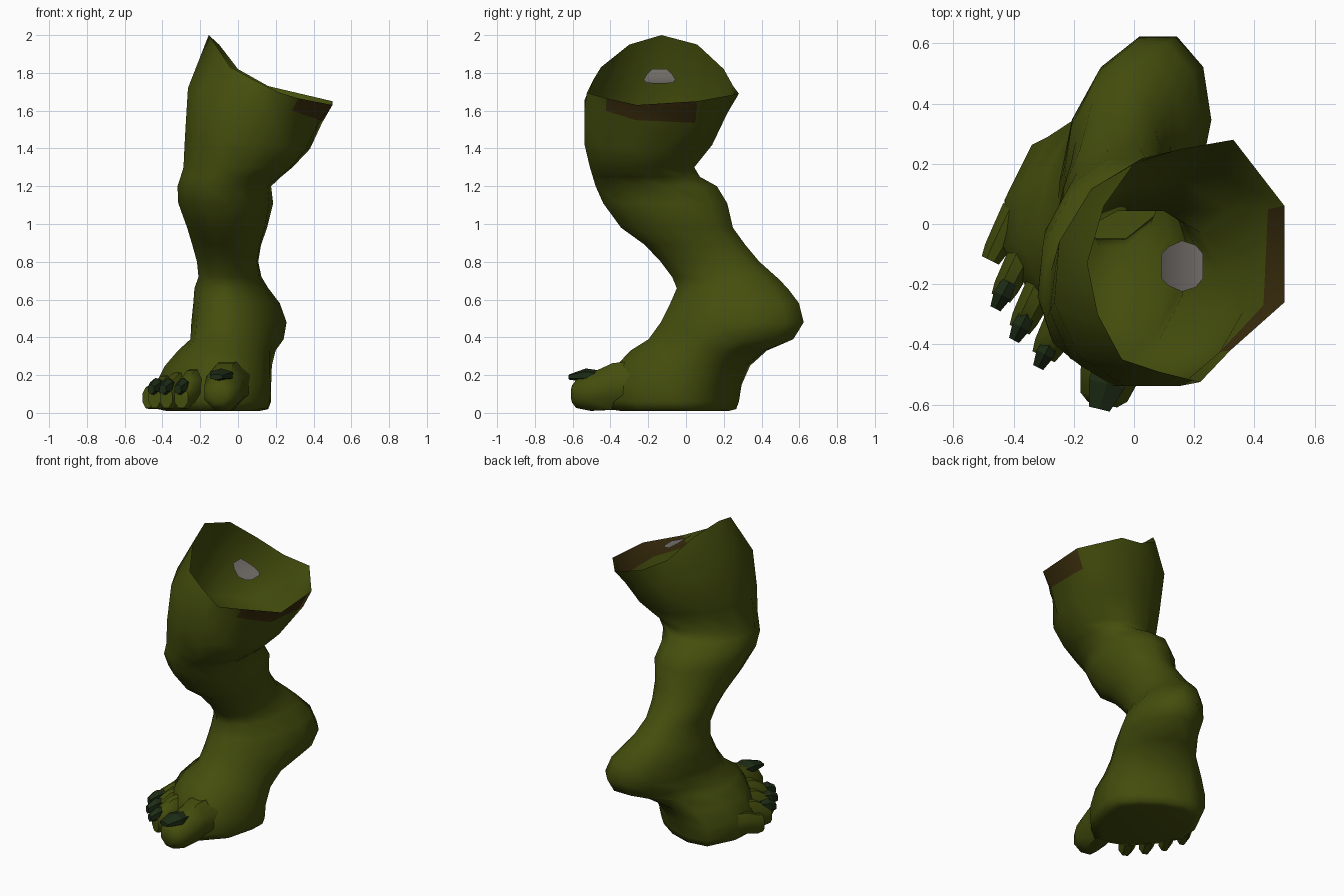
import bpy, bmesh, math
from mathutils import Vector

if "Cube" in bpy.data.objects:
    bpy.data.objects.remove(bpy.data.objects["Cube"])

N = 12


def material(name, rgb):
    m = bpy.data.materials.new(name)
    m.diffuse_color = (*rgb, 1)
    m.use_nodes = True
    m.node_tree.nodes["Principled BSDF"].inputs["Base Color"].default_value = m.diffuse_color
    return m


SKIN = material("olive_skin", (0.059, 0.076, 0.004))
NAIL = material("dark_nail", (0.012, 0.024, 0.007))
BROWN = material("brown_hem", (0.042, 0.026, 0.004))
BONE = material("grey_bone", (0.18, 0.165, 0.15))


def finish(bm, name, mats, angle=45):
    me = bpy.data.meshes.new(name)
    bm.to_mesh(me)
    bm.free()
    ob = bpy.data.objects.new(name, me)
    bpy.context.collection.objects.link(ob)
    for m in mats:
        me.materials.append(m)
    bpy.ops.object.select_all(action='DESELECT')
    ob.select_set(True)
    bpy.context.view_layer.objects.active = ob
    bpy.ops.object.shade_smooth_by_angle(angle=math.radians(angle))
    return ob


def skin_rings(bm, rings):
    loops = [[bm.verts.new(p) for p in r] for r in rings]
    for a, b in zip(loops, loops[1:]):
        n = len(a)
        for i in range(n):
            j = (i + 1) % n
            bm.faces.new((a[i], b[i], b[j], a[j]))
    return loops


def section(z, x0, x1, y0, y1, shear=0, tilt=0):
    """Oval leg section that fills the given x and y limits."""
    cx, cy, w, b = (x0 + x1) / 2, (y0 + y1) / 2, (x1 - x0) / 2, (y1 - y0) / 2
    a = math.sqrt(max(w * w - (shear * b) ** 2, 0.0001))
    pts = []
    for i in range(N):
        t = math.radians(-15 + 30 * i)
        x, y = a * math.cos(t) * 1.03, b * math.sin(t) * 1.03
        x += shear * y
        pts.append(Vector((cx + x, cy + y, z + tilt * x)))
    return pts


def tube(name, path, mat, sides=8, angle=45, open_base=False):
    """Tapered limb: path of (x, y, z, half width, half height)."""
    bm = bmesh.new()
    rings = []
    d = Vector(path[-1][:2]) - Vector(path[0][:2])
    d.normalize()
    side = Vector((-d.y, d.x, 0))
    for x, y, z, w, h in path:
        ring = []
        for i in range(sides):
            t = 2 * math.pi * (i + 0.5) / sides
            ring.append(Vector((x, y, z)) + side * w * math.cos(t) * 1.07
                        + Vector((0, 0, h * math.sin(t) * 1.07)))
        rings.append(ring)
    loops = skin_rings(bm, rings)
    base = bm.faces.new(loops[0])
    bm.faces.new(loops[-1])
    bmesh.ops.recalc_face_normals(bm, faces=bm.faces)
    if open_base:
        bmesh.ops.delete(bm, geom=[base], context='FACES_ONLY')
    return finish(bm, name, [mat], angle)


# Slanted open rim of the thigh
rim = [Vector(p) for p in (
    (0.5, -0.26, 1.63), (0.5, 0.06, 1.65), (0.33, 0.28, 1.69), (0.16, 0.25, 1.73),
    (0, 0.2, 1.82), (-0.1, 0.06, 1.95), (-0.155, -0.13, 2.0), (-0.12, -0.3, 1.95),
    (-0.04, -0.45, 1.83), (0.08, -0.49, 1.765), (0.22, -0.525, 1.695), (0.32, -0.42, 1.665))]

# Section under the rim, with the lower edge of the brown patch
under_rim = section(1.62, -0.26, 0.44, -0.54, 0.22, 0.08, -0.28)
under_rim[0] = Vector((0.43, -0.27, 1.55))
under_rim[1] = Vector((0.445, 0.05, 1.535))
under_rim[11] = Vector((0.285, -0.425, 1.60))

# Footprint outline, cut off diagonally behind the ball of the foot
pad = [(0.17, -0.08), (0.175, 0.03), (0.08, 0.14), (-0.05, 0.23), (-0.2, 0.28), (-0.34, 0.26),
       (-0.43, 0.08), (-0.44, -0.07), (-0.35, -0.22), (-0.235, -0.35), (-0.03, -0.43),
       (0.12, -0.27)]


def foot_section(z, t, oval=None, scale=1.0):
    """Blend from an oval to the footprint."""
    flat = [Vector((-0.13 + (x + 0.13) * scale, y * scale, z)) for x, y in pad]
    return flat if oval is None else [o.lerp(f, t) for o, f in zip(oval, flat)]


rings = [
    rim,
    under_rim,
    section(1.43, -0.275, 0.375, -0.54, 0.14, 0.1, -0.1),
    section(1.30, -0.285, 0.285, -0.51, 0.045, 0.08),
    section(1.25, -0.30, 0.225, -0.495, 0.075, 0.08),       # crease behind the knee
    section(1.20, -0.315, 0.17, -0.48, 0.165, 0.1),
    section(1.11, -0.31, 0.18, -0.44, 0.22, 0.12),
    section(0.98, -0.265, 0.15, -0.345, 0.25, 0.08),
    section(0.89, -0.24, 0.12, -0.22, 0.315, 0.05),
    section(0.80, -0.215, 0.105, -0.135, 0.39, 0.05),
    section(0.72, -0.205, 0.12, -0.075, 0.48, 0.1),
    section(0.66, -0.225, 0.155, -0.05, 0.54, 0.14),  # ankle and heel
    section(0.58, -0.23, 0.215, -0.085, 0.60, 0.18),
    section(0.48, -0.24, 0.25, -0.135, 0.625, 0.2),
    section(0.39, -0.245, 0.235, -0.20, 0.57, 0.2),
    foot_section(0.33, 0.25, section(0.33, -0.27, 0.20, -0.25, 0.48, 0.2)),
    foot_section(0.25, 0.60, section(0.25, -0.30, 0.18, -0.28, 0.43, 0.1)),
    foot_section(0.15, 0.85, section(0.15, -0.42, 0.18, -0.36, 0.38)),
    foot_section(0.06, 1),
    foot_section(0.02, 1, None, 0.95),
    foot_section(0.01, 1, None, 0.8)]

# Leg with heel and sole, brown patch under the rim
bm = bmesh.new()
loops = skin_rings(bm, rings)
bm.faces.new(list(reversed(loops[-1])))
bm.faces.ensure_lookup_table()
for i in (0, 11):
    bm.faces[i].material_index = 1
finish(bm, "leg", [SKIN, BROWN], 70)

# Curved bone end floating inside the opening
bm = bmesh.new()
cols = [(0.09, 0.04), (0.115, 0.065), (0.16, 0.085), (0.205, 0.07), (0.23, 0.04)]
rows = [[bm.verts.new((x, -0.14 + s * w, 1.745 + 3.8 * (0.23 - x) ** 2)) for s in (-1, 1)]
        for x, w in cols]
for a, b in zip(rows, rows[1:]):
    bm.faces.new((a[0], b[0], b[1], a[1]))
finish(bm, "bone_end", [BONE])

# Big toe and its nail
tube("big_toe", [(-0.04, -0.27, 0.15, 0.11, 0.125), (-0.065, -0.38, 0.14, 0.105, 0.125),
                 (-0.08, -0.50, 0.11, 0.10, 0.10), (-0.10, -0.575, 0.10, 0.08, 0.075),
                 (-0.105, -0.60, 0.10, 0.05, 0.045)], SKIN, open_base=True)
tube("big_toe_nail", [(-0.075, -0.45, 0.20, 0.055, 0.022), (-0.09, -0.53, 0.20, 0.066, 0.033),
                      (-0.115, -0.615, 0.19, 0.038, 0.014)], NAIL, 6, 20)

# Small toes, each with a knuckle; the outermost has no nail
tips = [("second", -0.305, -0.45, 0.052, 0.0), ("third", -0.385, -0.36, 0.046, 0.01),
        ("fourth", -0.447, -0.255, 0.043, 0.02), ("little", -0.482, -0.13, 0.04, 0.035)]
for name, x, y, r, low in tips:
    dx, dy = 0.45, 0.89

    def along(s, z, w, h):
        return (x + dx * s, y + dy * s, z, w, h)

    tube(name + "_toe", [along(0.2, 0.14 - low, r * 1.2, 0.095 - low / 2),
                         along(0.12, 0.14 - low, r * 1.1, 0.085 - low / 2),
                         along(0.05, 0.10 - low / 2, r, 0.08 - low / 2),
                         along(0.01, 0.08, r * 0.8, 0.055)], SKIN, open_base=True)
    if name != "little":
        tube(name + "_toe_nail", [along(0.07, 0.15, 0.026, 0.028), along(0.02, 0.14, 0.033, 0.042),
                                  along(-0.03, 0.125, 0.02, 0.025)], NAIL, 6, 20)
